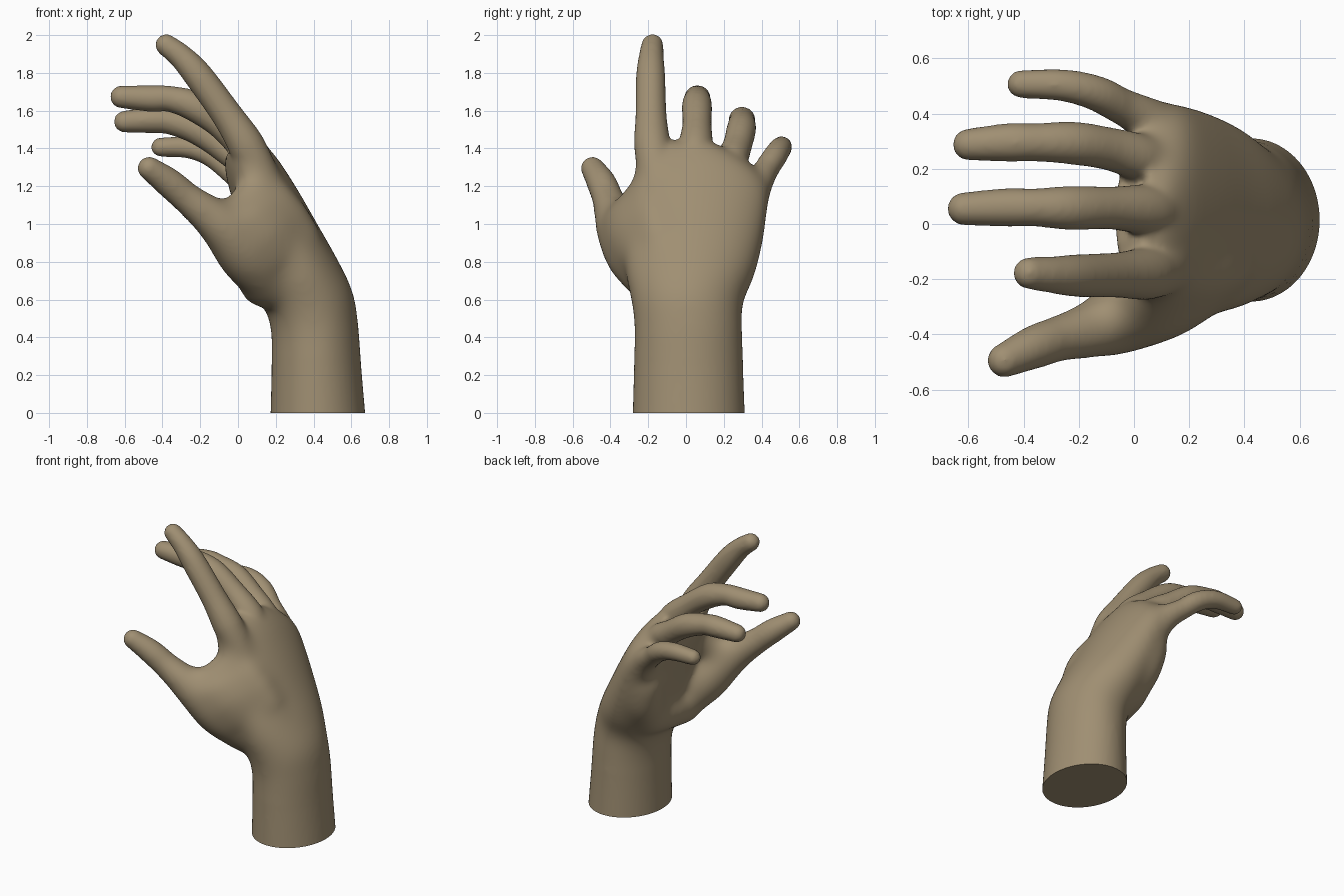
import bpy, bmesh, math
from mathutils import Vector

if "Cube" in bpy.data.objects:
    bpy.data.objects.remove(bpy.data.objects["Cube"])

SIDES = 48
bm = bmesh.new()


def skin(rings):
    """Bridge a list of point rings into a closed tube."""
    vr = [[bm.verts.new(p) for p in r] for r in rings]
    for a, b in zip(vr, vr[1:]):
        for i in range(SIDES):
            j = (i + 1) % SIDES
            bm.faces.new((a[i], a[j], b[j], b[i]))
    bm.faces.new(vr[0][::-1])
    bm.faces.new(vr[-1])


def spline(pts, steps=6):
    """Catmull-Rom through points of any dimension."""
    p = [Vector(q) for q in pts]
    p = [2 * p[0] - p[1]] + p + [2 * p[-1] - p[-2]]
    out = []
    for a, b, c, d in zip(p, p[1:], p[2:], p[3:]):
        for k in range(steps):
            t = k / steps
            out.append(0.5 * (2 * b + (c - a) * t + (2 * a - 5 * b + 4 * c - d) * t * t
                              + (3 * b - a - 3 * c + d) * t ** 3))
    return out + [p[-2]]


def tube(pts):
    """Round-ended tube through (x, y, z, radius) points."""
    s = spline(pts)
    c = [(q.to_3d(), q[3]) for q in s]
    dirs = [(c[min(i + 1, len(c) - 1)][0] - c[max(i - 1, 0)][0]).normalized()
            for i in range(len(c))]
    caps = [math.radians(a) for a in (15, 30, 45, 60, 75, 86)]
    st = [(c[0][0] - dirs[0] * c[0][1] * math.sin(a), c[0][1] * math.cos(a), dirs[0])
          for a in reversed(caps)]
    st += [(p, r, d) for (p, r), d in zip(c, dirs)]
    st += [(c[-1][0] + dirs[-1] * c[-1][1] * math.sin(a), c[-1][1] * math.cos(a), dirs[-1])
           for a in caps]
    rings = []
    for p, r, d in st:
        u = Vector((1, 0, 1)) if abs(d.y) > 0.9 else Vector((0, 1, 0))
        u = (u - d * u.dot(d)).normalized()
        v = d.cross(u)
        rings.append([p + (u * math.cos(t) + v * math.sin(t)) * r
                      for t in (2 * math.pi * i / SIDES for i in range(SIDES))])
    skin(rings)


# Forearm and palm: back x, z; palm x, z; y range; drop towards the little finger
sections = [
    (.682, -.10, .17, -.10, -.285, .315, 0), (.652, .25, .178, .25, -.275, .302, 0),
    (.637, .48, .175, .43, -.275, .30, 0), (.61, .64, .15, .53, -.29, .305, 0),
    (.535, .80, .105, .65, -.32, .365, 0), (.43, .985, .06, .80, -.33, .405, .05),
    (.315, 1.185, .015, .97, -.315, .43, .15), (.207, 1.35, -.035, 1.14, -.28, .44, .28),
    (.125, 1.43, -.065, 1.26, -.25, .40, .4), (.04, 1.455, -.07, 1.36, -.20, .36, .48)]


def flat_ring(q):
    bx, bz, px, pz, y0, y1 = q[0:6]
    out = []
    for i in range(SIDES):
        t = 2 * math.pi * i / SIDES
        w = (1 + math.cos(t)) / 2
        y = (y0 + y1) / 2 + (y1 - y0) / 2 * math.sin(t)
        drop = q[6] * max(0, y - 0.1)
        out.append((px + (bx - px) * w + .48 * drop, y, pz + (bz - pz) * w - .88 * drop))
    return out


skin([flat_ring(q) for q in spline(sections, 5)])

# Index, middle, ring and little finger, thumb
for pts in (
    [(.15, -.15, 1.20, .10), (.048, -.178, 1.41, .097), (-.06, -.185, 1.58, .082),
     (-.21, -.187, 1.785, .077), (-.30, -.184, 1.885, .066), (-.38, -.178, 1.948, .058)],
    [(.15, .04, 1.22, .095), (.06, .05, 1.385, .095), (-.08, .058, 1.52, .078),
     (-.23, .058, 1.622, .080), (-.36, .06, 1.662, .069), (-.46, .06, 1.664, .070),
     (-.617, .055, 1.673, .060)],
    [(.15, .20, 1.14, .095), (.06, .23, 1.30, .092), (-.08, .27, 1.41, .078),
     (-.22, .293, 1.50, .078), (-.36, .296, 1.543, .069), (-.45, .296, 1.55, .070),
     (-.60, .288, 1.542, .058)],
    [(.15, .32, 1.04, .095), (.06, .375, 1.20, .088), (-.04, .425, 1.285, .070),
     (-.14, .475, 1.365, .064), (-.26, .503, 1.405, .058), (-.41, .507, 1.407, .051)],
    [(.17, -.16, .70, .145), (.05, -.27, .84, .16), (-.06, -.345, .965, .135),
     (-.16, -.385, 1.05, .108), (-.27, -.415, 1.135, .086), (-.37, -.45, 1.222, .077),
     (-.47, -.495, 1.295, .062)],
):
    tube(pts)

# Flesh bridging thumb and back of hand, from the web down to the wrist
for pts in (
    [(-.10, -.355, 1.03, .10), (0, -.30, 1.06, .10), (.09, -.21, 1.15, .11)],
    [(-.04, -.345, .965, .125), (.07, -.30, 1.02, .12), (.19, -.17, 1.12, .115)],
    [(-.005, -.32, .93, .138), (.105, -.285, .99, .128), (.22, -.17, 1.08, .118)],
    [(.03, -.30, .89, .15), (.14, -.27, .955, .135), (.26, -.16, 1.03, .12)],
    [(.065, -.275, .85, .15), (.17, -.25, .915, .137), (.29, -.15, .98, .12)],
    [(.10, -.25, .81, .15), (.20, -.225, .875, .14), (.32, -.14, .93, .12)],
    [(.17, -.18, .72, .14), (.26, -.185, .79, .13), (.36, -.11, .84, .12)],
    # Heel of the palm, across and up the little finger side
    [(.13, -.15, .68, .125), (.145, 0, .70, .125), (.18, .15, .71, .13)],
    [(.20, .16, .71, .135), (.155, .25, .86, .135), (.12, .29, 1.0, .125)],
):
    tube(pts)

bmesh.ops.recalc_face_normals(bm, faces=bm.faces)
me = bpy.data.meshes.new("hand")
bm.to_mesh(me)
bm.free()
hand = bpy.data.objects.new("hand", me)
bpy.context.collection.objects.link(hand)
bpy.context.view_layer.objects.active = hand
hand.select_set(True)

# Fuse the parts into one skin
m = hand.modifiers.new("fuse", "REMESH")
m.mode = "VOXEL"
m.voxel_size = 0.012
bpy.ops.object.modifier_apply(modifier="fuse")

# Soften the fingers a little and the palm a lot
palm = hand.vertex_groups.new(name="palm")
for v in hand.data.vertices:
    along = .88 * v.co.z - .48 * v.co.x
    w = min(1, max(0, (1.22 - along) / .22)) * min(1, max(0, (v.co.z - .3) / .2))
    if w > 0:
        palm.add([v.index], w, "REPLACE")
for name, count, group in (("soften_palm", 130, "palm"), ("soften_all", 10, "")):
    s = hand.modifiers.new(name, "SMOOTH")
    s.factor = 0.5
    s.iterations = count
    s.vertex_group = group
    bpy.ops.object.modifier_apply(modifier=name)

# Flat cut at the base of the forearm
bm = bmesh.new()
bm.from_mesh(hand.data)
bmesh.ops.bisect_plane(bm, geom=bm.verts[:] + bm.edges[:] + bm.faces[:],
                       plane_co=(0, 0, 0), plane_no=(0, 0, 1), clear_inner=True)
bmesh.ops.holes_fill(bm, edges=[e for e in bm.edges if e.is_boundary], sides=0)
bm.to_mesh(hand.data)
bm.free()

skin_mat = bpy.data.materials.new("tan clay")
skin_mat.diffuse_color = (0.35, 0.275, 0.17, 1)
skin_mat.use_nodes = True
skin_mat.node_tree.nodes["Principled BSDF"].inputs["Base Color"].default_value = skin_mat.diffuse_color
hand.data.materials.clear()
hand.data.materials.append(skin_mat)
bpy.ops.object.shade_smooth_by_angle(angle=math.radians(50))
